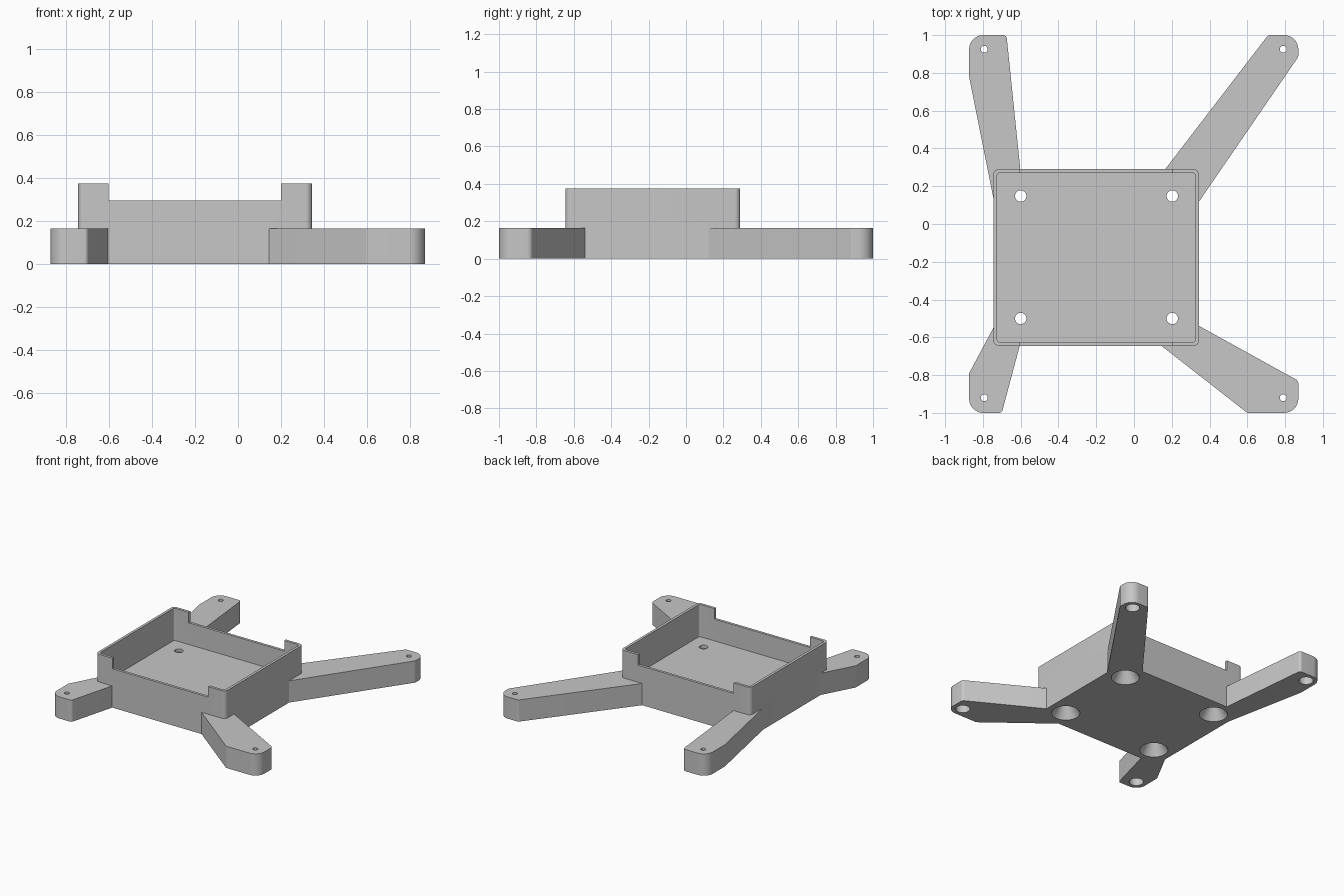
import bpy, bmesh, math
from mathutils import Matrix, Vector

if "Cube" in bpy.data.objects:
    bpy.data.objects.remove(bpy.data.objects["Cube"], do_unlink=True)

# Single plastic colour
grey = bpy.data.materials.new("light grey plastic")
grey.use_nodes = True
grey.diffuse_color = (0.57, 0.57, 0.57, 1)
grey.node_tree.nodes["Principled BSDF"].inputs["Base Color"].default_value = grey.diffuse_color


def fillet(corners, steps=10):
    """Outline from (x, y, radius) corners, each rounded by its radius."""
    out = []
    for i, (x, y, r) in enumerate(corners):
        p = Vector((x, y))
        if r == 0:
            out.append(p)
            continue
        u = (Vector(corners[i - 1][:2]) - p).normalized()
        v = (Vector(corners[(i + 1) % len(corners)][:2]) - p).normalized()
        half = math.acos(u.dot(v)) / 2
        centre = p + (u + v).normalized() * r / math.sin(half)
        start = p + u * r / math.tan(half) - centre
        end = p + v * r / math.tan(half) - centre
        for k in range(steps + 1):
            out.append(centre + start.lerp(end, k / steps).normalized() * r)
    return out


def to_object(name, bm):
    bmesh.ops.recalc_face_normals(bm, faces=bm.faces)
    mesh = bpy.data.meshes.new(name)
    bm.to_mesh(mesh)
    bm.free()
    mesh.materials.append(grey)
    obj = bpy.data.objects.new(name, mesh)
    bpy.context.collection.objects.link(obj)
    return obj


def prism(name, outline, z0, z1):
    """Extrude a flat outline from z0 up to z1."""
    bm = bmesh.new()
    face = bm.faces.new([bm.verts.new((p.x, p.y, z0)) for p in outline])
    grown = bmesh.ops.extrude_face_region(bm, geom=[face])["geom"]
    top = [g for g in grown if isinstance(g, bmesh.types.BMVert)]
    bmesh.ops.translate(bm, verts=top, vec=(0, 0, z1 - z0))
    return to_object(name, bm)


def block(name, x0, x1, y0, y1, z0, z1, r=0):
    return prism(name, fillet([(x0, y0, r), (x1, y0, r), (x1, y1, r), (x0, y1, r)]), z0, z1)


def drill(name, x, y, r0, r1, z0, z1):
    """Round cutter, tapering from r0 at z0 to r1 at z1."""
    bm = bmesh.new()
    bmesh.ops.create_cone(bm, cap_ends=True, segments=40, radius1=r0, radius2=r1, depth=z1 - z0,
                          matrix=Matrix.Translation((x, y, (z0 + z1) / 2)))
    return to_object(name, bm)


def combine(target, tool, operation):
    """Apply a boolean and discard the tool."""
    mod = target.modifiers.new(tool.name, 'BOOLEAN')
    mod.operation, mod.solver, mod.object = operation, 'EXACT', tool
    bpy.context.view_layer.objects.active = target
    bpy.ops.object.modifier_apply(modifier=mod.name)
    bpy.data.objects.remove(tool, do_unlink=True)


# Tray shell
frame = block("tray_with_arms", -0.745, 0.345, -0.645, 0.29, 0, 0.375, r=0.03)

# Four arms, each rooted inside the tray
arms = {
    "back_right_arm": [(-0.745, 0.14, 0), (-0.873, 0.78, 0), (-0.873, 1, 0.075),
                       (-0.675, 1, 0.02), (-0.602, 0.29, 0), (-0.6, 0.15, 0)],
    "back_left_arm": [(0.165, 0.29, 0), (0.71, 1, 0.02), (0.87, 1, 0.075),
                      (0.87, 0.885, 0.03), (0.345, 0.12, 0), (0.2, 0.1, 0)],
    "front_right_arm": [(-0.745, -0.55, 0), (-0.873, -0.79, 0), (-0.873, -1, 0.075),
                        (-0.7, -1, 0.02), (-0.605, -0.645, 0), (-0.6, -0.5, 0)],
    "front_left_arm": [(0.145, -0.645, 0), (0.6, -1, 0.02), (0.87, -1, 0.075),
                       (0.87, -0.83, 0.03), (0.345, -0.54, 0), (0.2, -0.5, 0)],
}
for name, corners in arms.items():
    combine(frame, prism(name, fillet(corners), 0, 0.165), 'UNION')

# Hollow tray and lowered front and back rims
combine(frame, block("cavity", -0.725, 0.325, -0.625, 0.27, 0.13, 0.5, r=0.015), 'DIFFERENCE')
combine(frame, block("rim_notch", -0.603, 0.2, -0.8, 0.5, 0.295, 0.5), 'DIFFERENCE')

# Mounting holes: countersunk under the tray, pocketed under the arm tips
for x in (-0.6, 0.203):
    for y in (-0.5, 0.148):
        combine(frame, drill("tray_hole", x, y, 0.03, 0.03, -0.1, 0.2), 'DIFFERENCE')
        combine(frame, drill("tray_countersink", x, y, 0.13, 0.03, -0.05, 0.11), 'DIFFERENCE')
for x in (-0.793, 0.79):
    for y in (-0.92, 0.925):
        combine(frame, drill("arm_hole", x, y, 0.018, 0.018, -0.1, 0.3), 'DIFFERENCE')
        combine(frame, drill("arm_pocket", x, y, 0.05, 0.05, -0.1, 0.13), 'DIFFERENCE')

# Smooth the rounded corners and bores, keep edges crisp
bpy.ops.object.select_all(action='DESELECT')
frame.select_set(True)
bpy.context.view_layer.objects.active = frame
bpy.ops.object.shade_smooth_by_angle(angle=math.radians(30))
